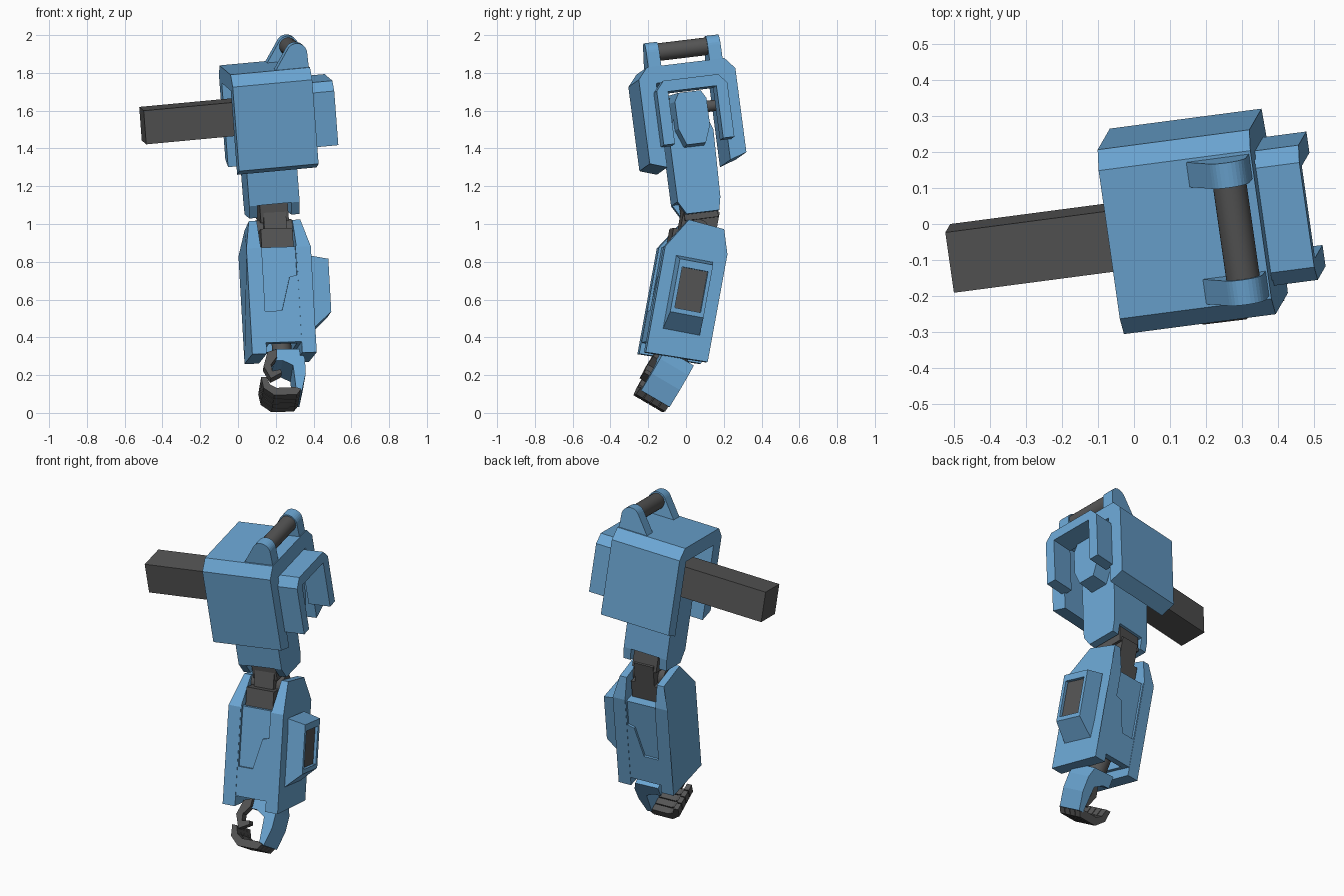
import bpy, bmesh, math
from mathutils import Vector, Matrix

if "Cube" in bpy.data.objects:
    bpy.data.objects.remove(bpy.data.objects["Cube"])


def material(name, rgb):
    m = bpy.data.materials.new(name)
    m.use_nodes = True
    m.diffuse_color = (*rgb, 1)
    m.node_tree.nodes["Principled BSDF"].inputs["Base Color"].default_value = (*rgb, 1)
    return m


BLUE = material("armour blue", (0.147, 0.38, 0.65))
DARK = material("joint grey", (0.09, 0.09, 0.09))


def frame(origin, x, z):
    """Local axes of one arm segment."""
    z = Vector(z).normalized()
    y = z.cross(Vector(x)).normalized()
    x = y.cross(z)
    m = Matrix((x, y, z)).transposed().to_4x4()
    m.translation = origin
    return m


SHOULDER = frame((0.146, -0.022, 1.775), (0.987, 0.13, 0.09), (-0.075, -0.13, 0.988))
FOREARM = frame((0.21, -0.02, 0.57), (0.99, 0.13, 0.03), (-0.055, 0.18, 0.982))
HAND = frame((0.25, -0.1, 0.19), (0.99, 0.1, 0), (-0.05, 0.5, 0.86))


def prism(name, fr, mat, axis, a, b, pts, tweak=None):
    """Extrude a 2D profile along one local axis from a to b."""
    bm = bmesh.new()
    rings = []
    for d in (a, b):
        ring = []
        for p in pts:
            co = list(p)
            co.insert("xyz".index(axis), d)
            co = Vector(co)
            if tweak:
                tweak(co)
            ring.append(bm.verts.new(co))
        rings.append(ring)
        bm.faces.new(ring)
    n = len(pts)
    for i in range(n):
        j = (i + 1) % n
        bm.faces.new((rings[0][i], rings[0][j], rings[1][j], rings[1][i]))
    bmesh.ops.recalc_face_normals(bm, faces=bm.faces)
    me = bpy.data.meshes.new(name)
    bm.to_mesh(me)
    bm.free()
    me.materials.append(mat)
    ob = bpy.data.objects.new(name, me)
    bpy.context.collection.objects.link(ob)
    ob.matrix_world = fr
    return ob


def rect(u0, u1, v0, v1):
    return [(u0, v0), (u1, v0), (u1, v1), (u0, v1)]


def box(name, fr, mat, x, y, z):
    return prism(name, fr, mat, "z", *z, rect(*x, *y))


def circle(u, v, r, n=24):
    return [(u + r * math.cos(math.tau * i / n), v + r * math.sin(math.tau * i / n)) for i in range(n)]


def rod(name, fr, axis, a, b, u, v, r):
    ob = prism(name, fr, DARK, axis, a, b, circle(u, v, r))
    bpy.context.view_layer.objects.active = ob
    ob.select_set(True)
    bpy.ops.object.shade_smooth_by_angle()
    ob.select_set(False)
    return ob


def cut(ob, cutter):
    """Subtract the cutter, bake the result and drop the cutter."""
    mod = ob.modifiers.new("cut", "BOOLEAN")
    mod.operation, mod.solver, mod.object = "DIFFERENCE", "EXACT", cutter
    cutter.hide_render = True
    dep = bpy.context.evaluated_depsgraph_get()
    me = bpy.data.meshes.new_from_object(ob.evaluated_get(dep))
    ob.modifiers.clear()
    ob.data = me
    bpy.data.objects.remove(cutter)


def arch(name, x0, x1, h, top, ch, t, bottom, lift, drop):
    """Inverted U shell whose legs are shorter on the outer side."""
    half = [(h - t, top - t), (h - t, bottom - drop), (h, bottom), (h, top - ch), (h - ch * 0.85, top)]
    pts = half + [(-y, z) for y, z in reversed(half)]

    def shorten(co):
        if co.z < bottom + 0.01 and co.x == x1:
            co.z += lift
    return prism(name, SHOULDER, BLUE, "x", x0, x1, pts, shorten)


# Shoulder shell, outer pod and mounting beam
arch("shoulder_shell", -0.213, 0.213, 0.26, 0.06, 0.06, 0.09, -0.45, 0.075, 0.03)
arch("shoulder_pod", 0.2, 0.335, 0.19, -0.03, 0.05, 0.06, -0.37, 0.11, 0.0)
box("mounting_beam", SHOULDER, DARK, (-0.675, 0.0), (-0.096, 0.074), (-0.283, -0.103))
rod("shoulder_pin", SHOULDER, "y", -0.19, 0.19, 0.03, -0.17, 0.03)

# Carry handle
lug = [(0.025, 0.05), (0.208, 0.05)] + [
    (0.15 + 0.055 * math.cos(a), 0.138 + 0.055 * math.sin(a))
    for a in (math.radians(d) for d in range(0, 150, 12))]
for side, s in (("front", -1), ("back", 1)):
    prism(side + "_handle_lug", SHOULDER, BLUE, "y", s * 0.13, s * 0.2, lug)
rod("handle_bar", SHOULDER, "y", -0.135, 0.135, 0.15, 0.138, 0.047)

# Upper arm: body, head block and two elbow cheeks
prism("upper_arm", SHOULDER, BLUE, "x", -0.155, 0.115,
      [(-0.125, -0.66), (0.105, -0.66), (0.115, -0.3), (0.08, -0.2), (-0.08, -0.2), (-0.125, -0.3)])


def bulge(co):
    if co.x > 0.2:
        co.y *= 0.85
        co.z = -0.23 + (co.z + 0.23) * 0.9


prism("upper_arm_head", SHOULDER, BLUE, "x", -0.1, 0.22,
      [(-0.1, -0.13), (-0.07, -0.08), (0.07, -0.08), (0.1, -0.13),
       (0.1, -0.29), (0.06, -0.39), (-0.06, -0.39), (-0.1, -0.29)], bulge)
for side, x0 in (("right", -0.155), ("left", 0.07)):
    prism(side + "_upper_cheek", SHOULDER, BLUE, "x", x0, x0 + 0.045,
          [(-0.125, -0.66), (0.105, -0.66), (0.09, -0.73), (-0.085, -0.73)])

# Elbow
box("elbow_upper_link", SHOULDER, DARK, (-0.095, 0.055), (-0.09, 0.09), (-0.76, -0.64))
box("elbow_lower_link", FOREARM, DARK, (-0.085, 0.085), (-0.13, 0.1), (0.2, 0.39))
box("elbow_centre", FOREARM, DARK, (-0.06, 0.06), (-0.09, 0.1), (0.36, 0.52))
rod("elbow_pin", FOREARM, "x", -0.096, 0.096, 0.0, 0.4, 0.06)

# Forearm core with stepped recesses front and back
core = box("forearm_core", FOREARM, BLUE, (-0.096, 0.096), (-0.165, 0.165), (-0.23, 0.285))
step = [(-0.09, -0.06), (0, -0.06), (0.05, 0.12), (0.09, 0.13), (0.09, 0.3), (-0.09, 0.3)]
for s in (-1, 1):
    cut(core, prism("recess_cutter", FOREARM, BLUE, "y", s * 0.152, s * 0.2, step))
cut(core, box("wrist_cutter", FOREARM, BLUE, (-0.075, 0.075), (-0.12, 0.12), (-0.4, -0.16)))

# Forearm side cheeks, tapering inward at the top
side_profile = [(-0.167, -0.29), (-0.167, 0.28), (-0.064, 0.445), (0.13, 0.43), (0.167, 0.3), (0.167, -0.28)]


def taper(co):
    if co.z > 0.4 and abs(co.x) > 0.15:
        co.x *= 0.8


for side, s in (("right", -1), ("left", 1)):
    prism(side + "_forearm_cheek", FOREARM, BLUE, "x", s * 0.095, s * 0.172, side_profile, taper)


# Forearm side pod with a dark sunken panel
def pod_slope(co):
    if co.x > 0.2:
        co.y *= 0.9
        co.z = 0.225 if co.z > 0 else -0.06


pod = prism("forearm_pod", FOREARM, BLUE, "x", 0.165, 0.272, rect(-0.1, 0.1, -0.155, 0.245), pod_slope)
cut(pod, box("panel_cutter", FOREARM, BLUE, (0.25, 0.3), (-0.07, 0.07), (-0.035, 0.185)))
box("forearm_panel", FOREARM, DARK, (0.249, 0.255), (-0.069, 0.069), (-0.034, 0.184))

# Wrist and hand
rod("wrist", HAND, "z", 0.08, 0.24, -0.01, 0.0, 0.052)
prism("palm", HAND, BLUE, "y", -0.09, 0.085,
      [(-0.065, 0.12), (0.08, 0.12), (0.1, 0.06), (0.1, -0.03), (0.075, -0.135),
       (0.045, -0.135), (0.035, 0.02), (-0.02, 0.05), (-0.065, 0.05)])
finger = [(0.07, -0.13), (0.045, -0.165), (-0.075, -0.17), (-0.13, -0.125), (-0.14, -0.06),
          (-0.11, -0.06), (-0.095, -0.105), (-0.06, -0.125), (0.04, -0.12)]
for i in range(4):
    y = -0.1 + i * 0.046
    prism("finger_%d" % (i + 1), HAND, DARK, "y", y, y + 0.041, finger)
prism("thumb", HAND, DARK, "y", -0.115, -0.065,
      [(-0.05, 0.105), (-0.1, 0.085), (-0.125, 0.0), (-0.09, -0.075), (-0.03, -0.04),
       (-0.035, -0.02), (-0.08, -0.03), (-0.085, 0.01), (-0.05, 0.06)])
